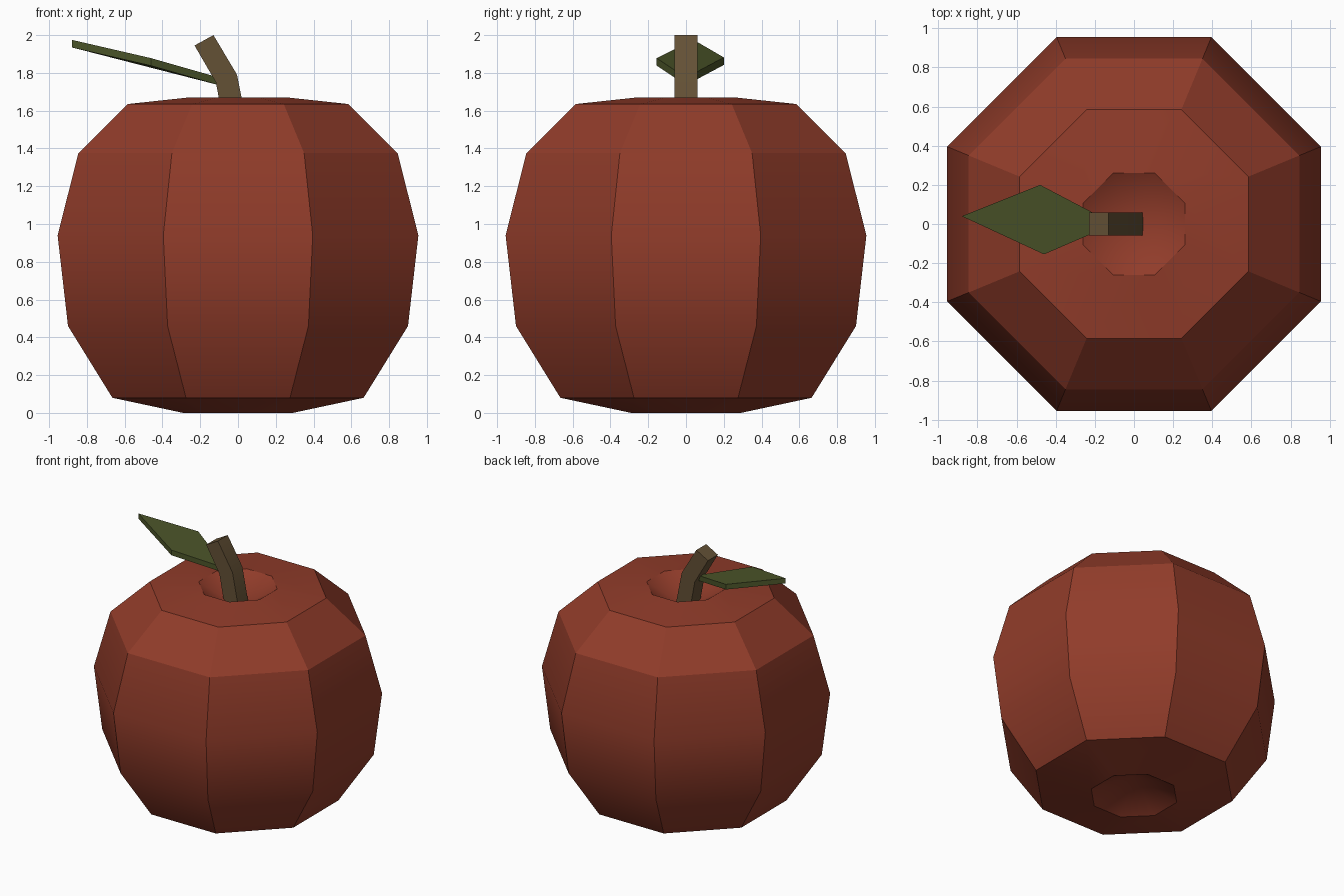
import bpy, bmesh, math

if "Cube" in bpy.data.objects:
    bpy.data.objects.remove(bpy.data.objects["Cube"], do_unlink=True)


def material(name, rgb):
    mat = bpy.data.materials.new(name)
    mat.use_nodes = True
    mat.diffuse_color = (*rgb, 1)
    node = next(n for n in mat.node_tree.nodes if n.type == 'BSDF_PRINCIPLED')
    node.inputs["Base Color"].default_value = (*rgb, 1)
    node.inputs["Roughness"].default_value = 0.8
    return mat


def finish(name, bm, mat):
    """Turn a bmesh into a shaded object."""
    bmesh.ops.recalc_face_normals(bm, faces=bm.faces)
    mesh = bpy.data.meshes.new(name)
    bm.to_mesh(mesh)
    bm.free()
    obj = bpy.data.objects.new(name, mesh)
    bpy.context.collection.objects.link(obj)
    mesh.materials.append(mat)
    bpy.ops.object.select_all(action='DESELECT')
    obj.select_set(True)
    bpy.context.view_layer.objects.active = obj
    bpy.ops.object.shade_smooth_by_angle(angle=math.radians(30))
    return obj


def bridge(bm, lower, upper):
    n = len(lower)
    for i in range(n):
        j = (i + 1) % n
        bm.faces.new((lower[i], lower[j], upper[j], upper[i]))


def loft(name, sections, mat):
    """Closed solid through matching loops of points."""
    bm = bmesh.new()
    rings = [[bm.verts.new(p) for p in s] for s in sections]
    for a, b in zip(rings, rings[1:]):
        bridge(bm, a, b)
    bm.faces.new(rings[0])
    bm.faces.new(rings[-1])
    return finish(name, bm, mat)


red = material("fruit_red", (0.283, 0.045, 0.023))
brown = material("stem_brown", (0.127, 0.082, 0.036))
green = material("leaf_green", (0.070, 0.089, 0.022))

# Fruit body: eight-sided turned profile with a dimple at each end
SIDES = 8
profile = [(0.29, 0), (0.665, 0.08), (0.90, 0.46), (0.955, 0.94),
           (0.845, 1.375), (0.585, 1.635), (0.26, 1.67)]
bm = bmesh.new()
rings = []
for flat_radius, z in profile:
    r = flat_radius / math.cos(math.pi / SIDES)
    angles = [(i + 0.5) * math.tau / SIDES for i in range(SIDES)]
    rings.append([bm.verts.new((r * math.cos(a), r * math.sin(a), z)) for a in angles])
for a, b in zip(rings, rings[1:]):
    bridge(bm, a, b)
for ring, depth_z in ((rings[0], 0.16), (rings[-1], 1.50)):
    centre = bm.verts.new((0, 0, depth_z))
    for i in range(SIDES):
        bm.faces.new((ring[i], ring[(i + 1) % SIDES], centre))
finish("fruit_body", bm, red)

# Stem: square bar with one bend, given as left and right edge points
bar = [((-0.07, 1.50), (0.05, 1.51)),
       ((-0.117, 1.75), (-0.005, 1.79)),
       ((-0.23, 1.945), (-0.13, 2.0))]
h = 0.06
loft("stem", [[(l[0], -h, l[1]), (r[0], -h, r[1]), (r[0], h, r[1]), (l[0], h, l[1])]
              for l, r in bar], brown)

# Leaf: thin sloping diamond
outline = [(-0.88, 0.04, 1.935), (-0.46, -0.155, 1.838),
           (-0.10, 0.0, 1.735), (-0.48, 0.20, 1.842)]
loft("leaf", [[(x, y, z + t) for x, y, z in outline] for t in (0, 0.04)], green)
